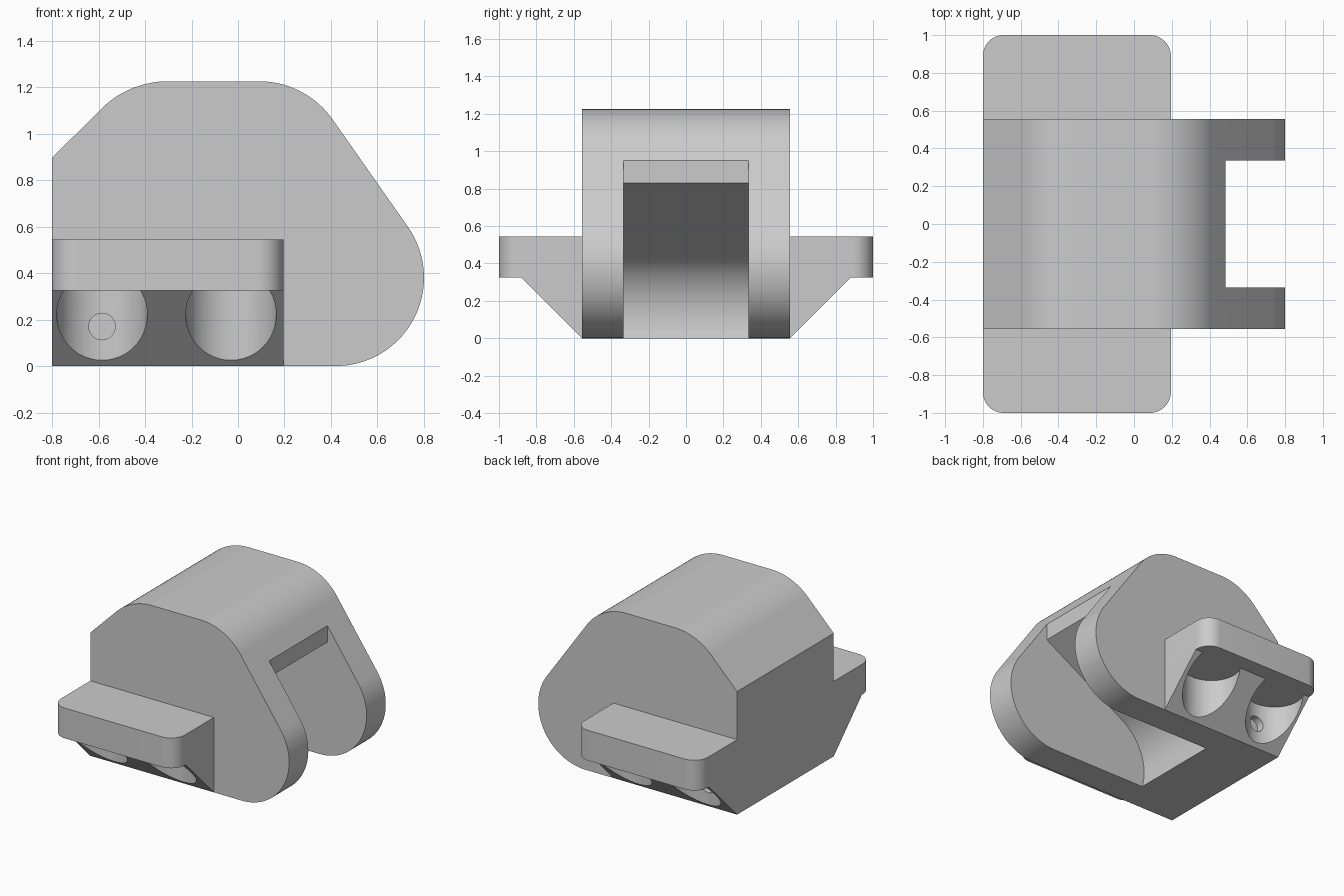
import bpy
import bmesh
from math import sin, cos, pi, radians
from mathutils import Matrix

cube = bpy.data.objects.get("Cube")
if cube:
    bpy.data.objects.remove(cube, do_unlink=True)

grey = bpy.data.materials.new("light grey")
grey.use_nodes = True
grey.diffuse_color = (0.6, 0.6, 0.6, 1)
grey.node_tree.nodes["Principled BSDF"].inputs["Base Color"].default_value = (0.6, 0.6, 0.6, 1)


def arc(cx, cy, r, start, end, steps=24):
    """Points along an arc, angles in degrees."""
    angles = [radians(start + (end - start) * i / steps) for i in range(steps + 1)]
    return [(cx + r * cos(a), cy + r * sin(a)) for a in angles]


def prism(name, points, place, low, high):
    """Extrude a profile; place(u, v, w) maps profile and depth to space."""
    bm = bmesh.new()
    ends = [[bm.verts.new(place(u, v, w)) for u, v in points] for w in (low, high)]
    bm.faces.new(ends[0])
    bm.faces.new(ends[1])
    n = len(points)
    for i in range(n):
        j = (i + 1) % n
        bm.faces.new((ends[0][i], ends[0][j], ends[1][j], ends[1][i]))
    bmesh.ops.recalc_face_normals(bm, faces=bm.faces)
    mesh = bpy.data.meshes.new(name)
    bm.to_mesh(mesh)
    bm.free()
    mesh.materials.append(grey)
    obj = bpy.data.objects.new(name, mesh)
    bpy.context.collection.objects.link(obj)
    return obj


def along_y(u, v, w):
    return (u, w, v)


def along_x(u, v, w):
    return (w, u, v)


def along_z(u, v, w):
    return (u, v, w)


def cut(target, cutter, operation="DIFFERENCE"):
    """Apply a boolean and remove the helper."""
    mod = target.modifiers.new("cut", "BOOLEAN")
    mod.operation = operation
    mod.solver = "EXACT"
    mod.object = cutter
    bpy.context.view_layer.objects.active = target
    bpy.ops.object.modifier_apply(modifier=mod.name)
    bpy.data.objects.remove(cutter, do_unlink=True)


def smooth(obj):
    bpy.ops.object.select_all(action="DESELECT")
    obj.select_set(True)
    bpy.context.view_layer.objects.active = obj
    bpy.ops.object.shade_smooth_by_angle(angle=radians(25))


# Main body: rounded side profile
HALF = 0.555
profile = [(-0.8, 0)]
profile += arc(0.42, 0.38, 0.38, -90, 35, 40)
profile += arc(0.09, 0.837, 0.388, 35, 90)
profile += arc(-0.30, 0.815, 0.41, 90, 135)
profile += [(-0.8, 0.895)]
body = prism("body", profile, along_y, -HALF, HALF)

# Slot between the two arms, with a curved back and a sloping ceiling
slot = [(0.485, 1.2), (0.485, 0.83)]
slot += arc(0.017, 0.115, 0.387, 120, 197, 32)
slot += [(-0.353, -0.1), (1, -0.1), (1, 1.2)]
cut(body, prism("slot_cutter", slot, along_y, -0.335, 0.335))

# Side flanges, each with a bored sloping gusset below
LEFT, RIGHT = -0.8, 0.195
for side, name in ((-1, "front"), (1, "back")):
    r = 0.11
    plate = [(LEFT, HALF - 0.02), (RIGHT, HALF - 0.02)]
    plate += arc(RIGHT - r, 1 - r, r, 0, 90, 12)
    plate += arc(LEFT + r, 1 - r, r, 90, 180, 12)
    flange = prism(name + "_flange", [(x, y * side) for x, y in plate],
                   along_z, 0.325, 0.545)

    wedge = [(HALF, 0), (0.88, 0.325), (HALF, 0.325)]
    gusset = prism(name + "_gusset", [(y * side, z) for y, z in wedge],
                   along_x, LEFT, RIGHT)
    for x in (-0.585, -0.03):
        bore = arc(x, 0.775 * side, 0.195, 0, 360, 48)[:-1]
        cut(gusset, prism("bore_cutter", bore, along_z, -0.1, 0.4))

    # Small recess in the wall of the outer bore
    pin = arc(-0.585, 0.17, 0.057, 0, 360, 32)[:-1]
    lo, hi = sorted((0.53 * side, 0.70 * side))
    for part in (gusset, body):
        cut(part, prism("pin_cutter", pin, along_y, lo, hi))
    smooth(flange)
    smooth(gusset)

smooth(body)
